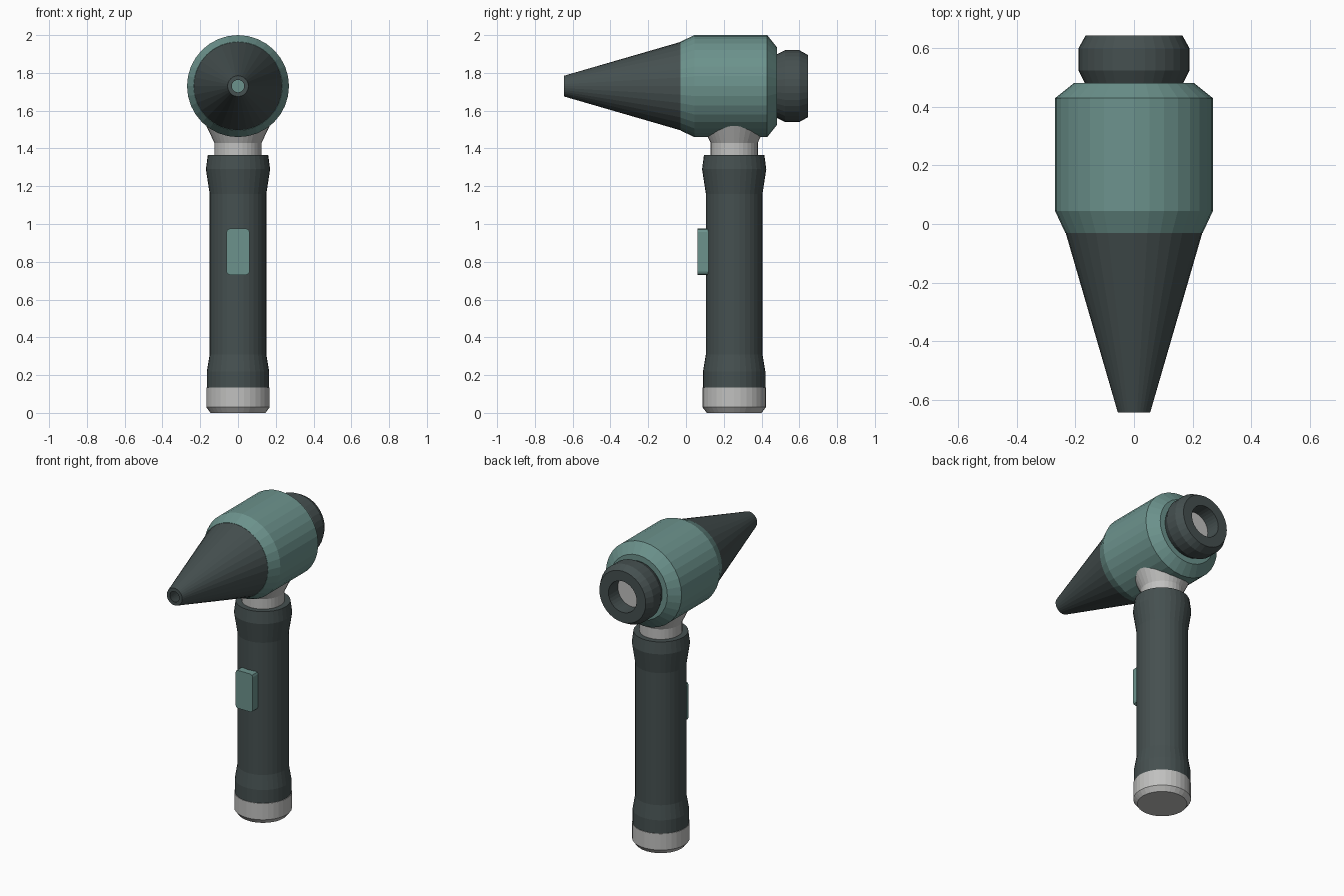
import bpy, bmesh, math
from mathutils import Matrix, Vector

cube = bpy.data.objects.get("Cube")
if cube:
    bpy.data.objects.remove(cube, do_unlink=True)


def make_material(name, colour):
    mat = bpy.data.materials.new(name)
    mat.use_nodes = True
    rgba = (*colour, 1.0)
    mat.diffuse_color = rgba
    mat.node_tree.nodes["Principled BSDF"].inputs["Base Color"].default_value = rgba
    return mat


teal = make_material("muted teal", (0.15, 0.29, 0.265))
dark = make_material("dark slate", (0.06, 0.08, 0.08))
metal = make_material("pale metal", (0.53, 0.53, 0.52))

SIDES = 32
HANDLE = Matrix.Translation((0, 0.255, 0))
# Head axis: profile height runs along +y
HEAD = Matrix.Translation((0, 0, 1.73)) @ Matrix.Rotation(-math.pi / 2, 4, "X")


def finish(bm, name, mat):
    bmesh.ops.recalc_face_normals(bm, faces=bm.faces)
    mesh = bpy.data.meshes.new(name)
    bm.to_mesh(mesh)
    bm.free()
    mesh.materials.append(mat)
    obj = bpy.data.objects.new(name, mesh)
    bpy.context.collection.objects.link(obj)
    return obj


def lathe(name, profile, frame, mat, closed=False):
    """Revolve (radius, height) points; a closed profile makes a hollow ring."""
    bm = bmesh.new()
    verts = [bm.verts.new((r, 0, h)) for r, h in profile]
    pairs = list(zip(verts, verts[1:]))
    if closed:
        pairs.append((verts[-1], verts[0]))
    edges = [bm.edges.new(p) for p in pairs]
    bmesh.ops.spin(bm, geom=verts + edges, cent=(0, 0, 0), axis=(0, 0, 1),
                   angle=math.tau, steps=SIDES, use_merge=True)
    bmesh.ops.remove_doubles(bm, verts=bm.verts, dist=0.0001)
    bm.transform(frame)
    return finish(bm, name, mat)


# Handle
lathe("base_cap", [(0, 0), (0.145, 0), (0.168, 0.03), (0.168, 0.135), (0, 0.135)],
      HANDLE, metal)
lathe("grip", [(0, 0.13), (0.165, 0.13), (0.165, 0.22), (0.15, 0.31), (0.15, 1.16),
               (0.17, 1.29), (0.16, 1.365), (0, 1.365)], HANDLE, dark)
lathe("neck", [(0, 1.34), (0.125, 1.34), (0.125, 1.43), (0.168, 1.52), (0, 1.56)],
      HANDLE, metal)

# Head
lathe("head_body", [(0, -0.03), (0.235, -0.03), (0.27, 0.045), (0.27, 0.43),
                    (0.205, 0.482), (0, 0.482)], HEAD, teal)
lathe("nose_cone", [(0.055, -0.645), (0.235, -0.025), (0.2, -0.025), (0.033, -0.645)],
      HEAD, dark, closed=True)
lathe("eyepiece", [(0.165, 0.475), (0.19, 0.525), (0.19, 0.6), (0.165, 0.645),
                   (0.1, 0.645), (0.1, 0.475)], HEAD, dark, closed=True)
lathe("lens", [(0, 0.54), (0.102, 0.54), (0.102, 0.55), (0, 0.55)], HEAD, metal)

# Switch with rounded corners on its front outline
bm = bmesh.new()
bmesh.ops.create_cube(bm, size=1)
bm.transform(Matrix.Translation((0, 0.092, 0.853)) @ Matrix.Diagonal((0.122, 0.06, 0.244, 1)))
corners = [e for e in bm.edges
           if abs((e.verts[0].co - e.verts[1].co).normalized().dot(Vector((0, 1, 0)))) > 0.9]
bmesh.ops.bevel(bm, geom=corners, offset=0.017, segments=2, profile=0.5, affect="EDGES")
finish(bm, "switch_button", teal)
